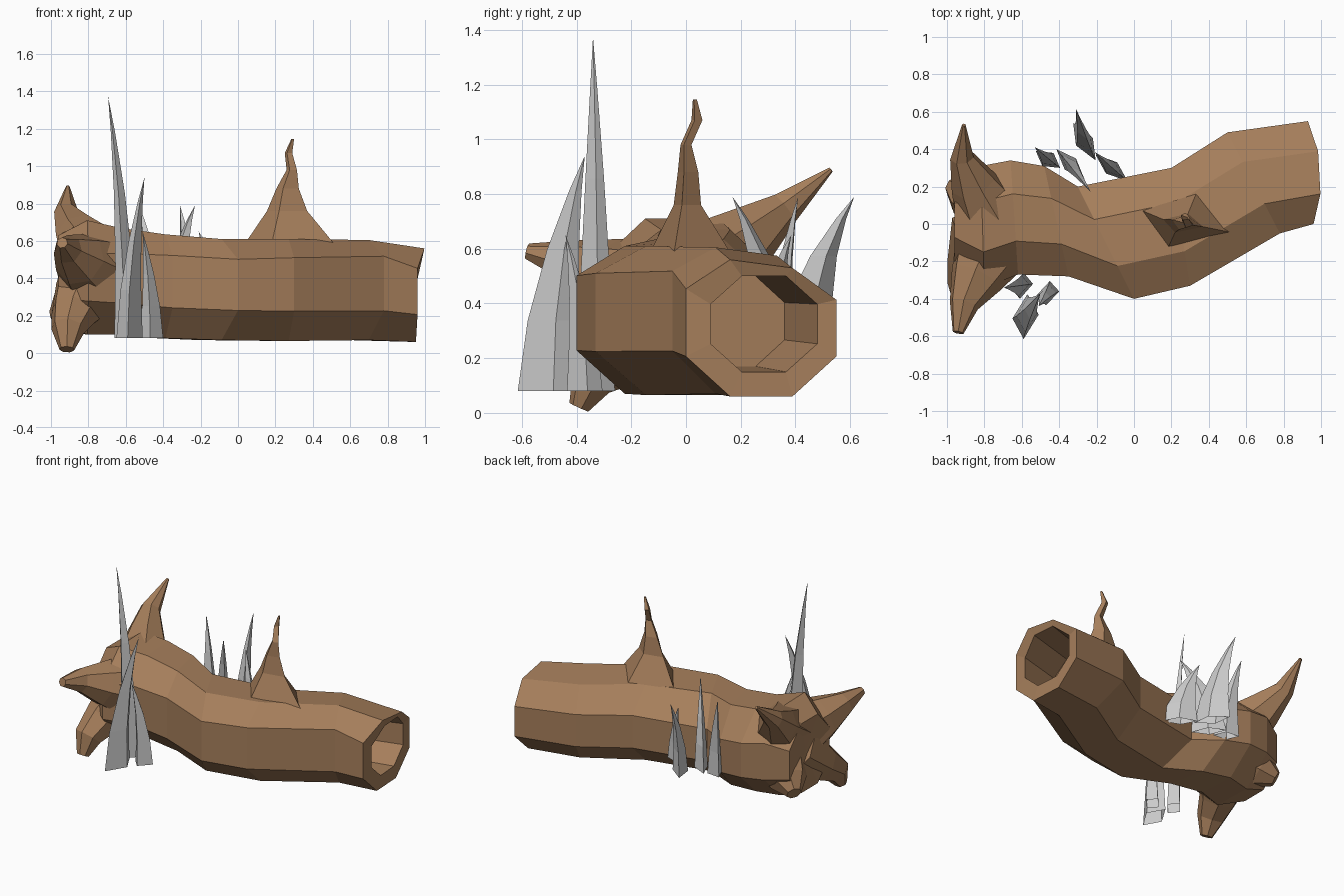
import bpy, bmesh, math
from mathutils import Vector

if "Cube" in bpy.data.objects:
    bpy.data.objects.remove(bpy.data.objects["Cube"])

bark = bpy.data.materials.new("bark")
bark.diffuse_color = (0.38, 0.21, 0.105, 1)
bark.use_nodes = True
bark.node_tree.nodes["Principled BSDF"].inputs["Base Color"].default_value = bark.diffuse_color


def loft(name, rings, mat=None, cap_tip=None, base_tip=None, open_base=False):
    """Skin a list of equal-length rings, closing the ends (optionally to a point)."""
    bm = bmesh.new()
    vs = [[bm.verts.new(p) for p in r] for r in rings]
    n = len(vs[0])
    for a, b in zip(vs, vs[1:]):
        for i in range(n):
            j = (i + 1) % n
            bm.faces.new((a[i], a[j], b[j], b[i]))
    ends = [(vs[-1], cap_tip)] + ([] if open_base else [(vs[0], base_tip)])
    for ring, tip in ends:
        if tip is None:
            bm.faces.new(ring)
        else:
            t = bm.verts.new(tip)
            for i in range(n):
                bm.faces.new((ring[i], ring[(i + 1) % n], t))
    bmesh.ops.recalc_face_normals(bm, faces=bm.faces)
    me = bpy.data.meshes.new(name)
    bm.to_mesh(me)
    bm.free()
    ob = bpy.data.objects.new(name, me)
    bpy.context.collection.objects.link(ob)
    if mat:
        me.materials.append(mat)
    return ob


def log_ring(xf, yf, xb, yb, lo, hi, lean=0.0, drop=0.0, lift=0.0):
    """Octagonal slice between a front point and a back point, flat on top.
    lean pushes the top forward in x, drop lowers the back top corner,
    lift raises the front upper side corner."""
    out = []
    for i in range(8):
        a = math.pi / 8 + i * math.pi / 4
        u = math.cos(a) / math.cos(math.pi / 8)
        v = math.sin(a) / math.cos(math.pi / 8)
        s = (u + 1) / 2
        z = lo + (hi - lo) * (v + 1) / 2
        if u > 0 and v > 0.9:
            z -= drop
        if u < -0.9 and v > 0:
            z += lift
        out.append((xf + (xb - xf) * s + lean * max(v, 0) * (1 - u * u),
                    yf + (yb - yf) * s, z))
    return out


def taper(name, pts, n=7):
    """Tapered limb through (x, y, z, radius) points."""
    rings = []
    for k, (x, y, z, r) in enumerate(pts):
        d = (Vector(pts[min(k + 1, len(pts) - 1)][:3]) - Vector(pts[max(k - 1, 0)][:3])).normalized()
        s = d.cross(Vector((1, 0, 0))).normalized()
        t = d.cross(s)
        rings.append([Vector((x, y, z)) + r * (s * math.cos(2 * math.pi * i / n)
                      + t * math.sin(2 * math.pi * i / n)) for i in range(n)])
    return loft(name, rings, bark)


def blade(name, base, tip, p, q):
    """Curved grass blade, open below; p and q are half-diagonals of its diamond section."""
    b, t = Vector(base), Vector(tip)
    p, q = Vector((*p, 0)), Vector((*q, 0))
    rings = []
    for f in (0, 0.3, 0.6, 0.85):
        c = Vector((b.x + (t.x - b.x) * f ** 2, b.y + (t.y - b.y) * f ** 2, b.z + (t.z - b.z) * f))
        w = 1 - f ** 1.3
        rings.append([c + p * w, c + q * w, c - p * w, c - q * w])
    return loft(name, rings, cap_tip=t, open_base=True)


# curved trunk with a hollow right end
loft("log", [log_ring(*s) for s in (
    (-0.96, -0.20, -0.96, 0.24, 0.15, 0.63),
    (-0.80, -0.34, -0.82, 0.31, 0.10, 0.71),
    (-0.62, -0.27, -0.66, 0.34, 0.10, 0.67, 0, 0, 0.03),
    (-0.35, -0.28, -0.48, 0.31, 0.08, 0.635, 0, 0, 0.05),
    (0.00, -0.40, -0.30, 0.20, 0.07, 0.61, 0, 0, 0.05),
    (0.30, -0.33, 0.20, 0.30, 0.065, 0.61, 0, 0.02, 0.06),
    (0.78, -0.05, 0.50, 0.49, 0.07, 0.605, 0, 0.03, 0.07),
    (0.96, 0.00, 0.93, 0.55, 0.06, 0.56, 0.055, 0.03, 0.04),
    (0.96, 0.09, 0.93, 0.48, 0.15, 0.50, 0.035),
    (0.65, 0.00, 0.60, 0.36, 0.17, 0.50))],
    bark, base_tip=(-0.93, 0.02, 0.40))

# torn roots flaring from the left end
taper("upper_root", [(-0.76, 0.03, 0.50, 0.20), (-0.86, 0.22, 0.64, 0.125),
                     (-0.92, 0.36, 0.75, 0.065), (-0.91, 0.53, 0.89, 0.01)])
taper("side_root", [(-0.75, -0.10, 0.43, 0.22), (-0.845, -0.29, 0.50, 0.145),
                    (-0.91, -0.43, 0.555, 0.08), (-0.94, -0.58, 0.59, 0.03)])
taper("lower_root", [(-0.79, -0.05, 0.36, 0.2), (-0.88, -0.23, 0.21, 0.125),
                     (-0.91, -0.34, 0.13, 0.09), (-0.915, -0.39, 0.02, 0.04)])
taper("back_root", [(-0.76, 0.08, 0.34, 0.19), (-0.90, 0.16, 0.24, 0.12),
                    (-0.975, 0.21, 0.19, 0.05)])

# crooked broken branch: x range, y range and height of each diamond slice
branch = []
for x0, x1, y0, y1, z in ((0.04, 0.51, -0.13, 0.16, 0.59), (0.155, 0.37, -0.045, 0.055, 0.76),
                          (0.205, 0.325, -0.03, 0.045, 0.88), (0.26, 0.315, -0.02, 0.02, 0.98),
                          (0.25, 0.29, 0.02, 0.06, 1.07), (0.285, 0.30, 0.025, 0.04, 1.145)):
    cx, cy = (x0 + x1) / 2, (y0 + y1) / 2
    w = (x1 - x0) * 0.2
    branch.append([(x0, cy + (y1 - y0) * 0.2, z), (cx - w, y0, z),
                   (x1, cy - (y1 - y0) * 0.2, z), (cx + w * 0.6, y1, z)])
loft("branch", branch, bark)

# grass tufts in front of and behind the log
for name, tuft in (("front_grass", (
        ((-0.60, -0.33, 0.08), (-0.695, -0.34, 1.375), (0.06, 0.01), (0.01, 0.07)),
        ((-0.58, -0.495, 0.08), (-0.50, -0.37, 0.94), (0.07, 0.01), (0.01, 0.12)),
        ((-0.46, -0.37, 0.08), (-0.51, -0.44, 0.65), (0.06, 0.01), (0.01, 0.065)))),
    ("back_grass", (
        ((-0.265, 0.44, 0.25), (-0.31, 0.615, 0.79), (0.045, 0.02), (-0.06, 0.10)),
        ((-0.34, 0.32, 0.25), (-0.23, 0.17, 0.79), (0.03, 0.03), (-0.075, 0.08)),
        ((-0.12, 0.30, 0.25), (-0.21, 0.385, 0.65), (0.03, 0.03), (-0.085, 0.07)),
        ((-0.46, 0.345, 0.25), (-0.53, 0.41, 0.79), (0.03, 0.035), (-0.065, 0.045))))):
    for i, spec in enumerate(tuft):
        blade(f"{name}_{i + 1}", *spec)
